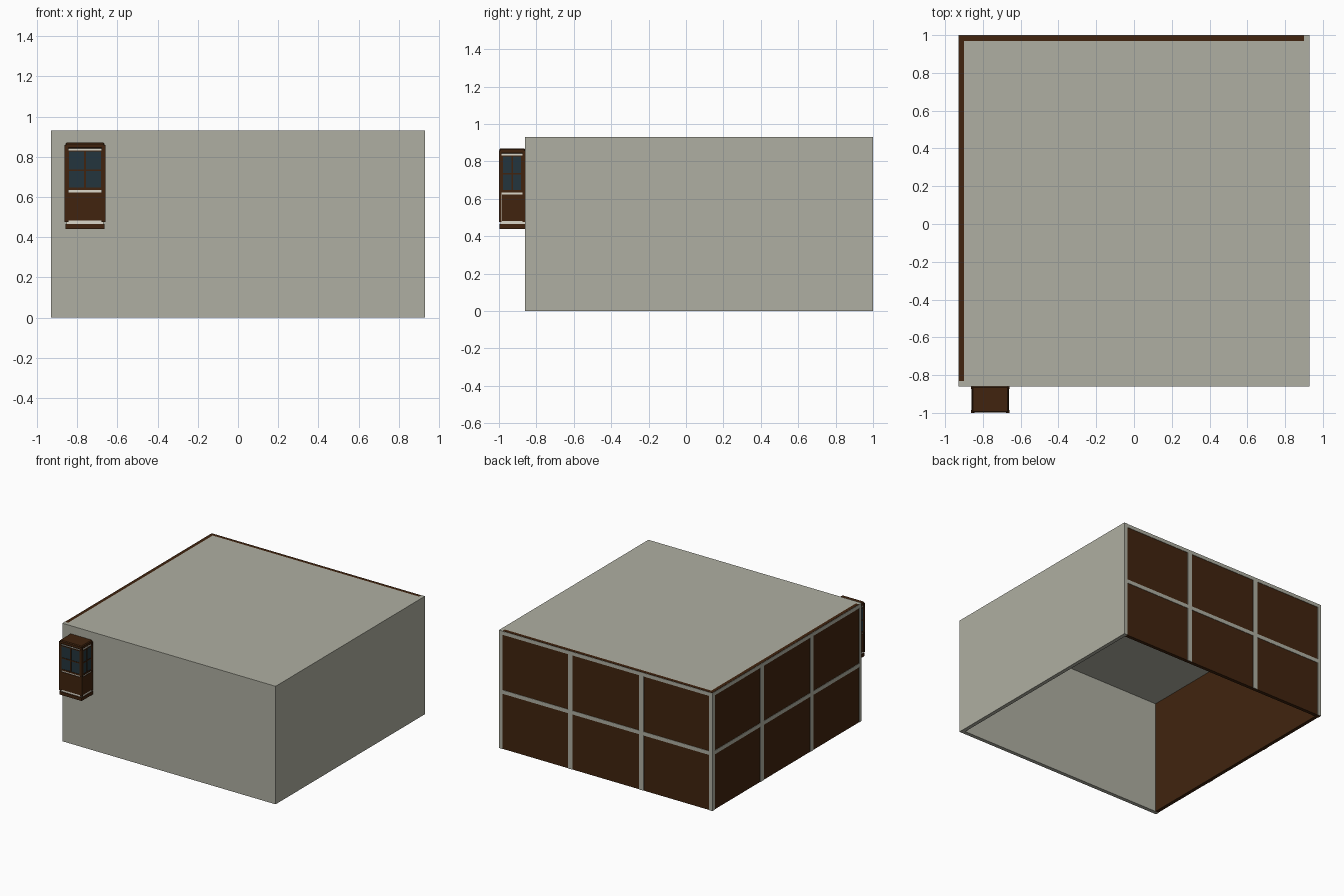
import bpy, bmesh

if "Cube" in bpy.data.objects:
    bpy.data.objects.remove(bpy.data.objects["Cube"])


def material(name, rgb):
    m = bpy.data.materials.new(name)
    m.diffuse_color = (*rgb, 1)
    m.use_nodes = True
    m.node_tree.nodes["Principled BSDF"].inputs["Base Color"].default_value = m.diffuse_color
    return m


PLASTER = material("grey plaster", (0.43, 0.43, 0.36))
WOOD = material("dark brown wood", (0.052, 0.0175, 0.0045))
GLASS = material("dark blue glass", (0.017, 0.036, 0.047))
CREAM = material("cream trim", (0.72, 0.69, 0.60))


def boxes(name, mat, spans, bevel=0):
    """One object made of boxes, each given as (x0, x1, y0, y1, z0, z1)."""
    bm = bmesh.new()
    for x0, x1, y0, y1, z0, z1 in spans:
        for v in bmesh.ops.create_cube(bm, size=1)["verts"]:
            v.co = (x1 if v.co.x > 0 else x0,
                    y1 if v.co.y > 0 else y0,
                    z1 if v.co.z > 0 else z0)
    mesh = bpy.data.meshes.new(name)
    bm.to_mesh(mesh)
    bm.free()
    mesh.materials.append(mat)
    ob = bpy.data.objects.new(name, mesh)
    bpy.context.collection.objects.link(ob)
    if bevel:
        mod = ob.modifiers.new("chamfer", "BEVEL")
        mod.width, mod.segments = bevel, 1
    return ob


# Room shell, open underneath
W, F, B, H, T = 0.93, -0.86, 1.0, 0.93, 0.03
boxes("front_wall", PLASTER, [(-W, W, F, F + T, 0, H)])
boxes("right_wall", PLASTER, [(W - T, W, F + T, B, 0, H)])
boxes("roof", PLASTER, [(-W + T, W - T, F + T, B - T, H - T, H)])
P = 0.003  # how far the timber frame plates stand proud
boxes("back_infill", WOOD, [(-W + T, W - T, B - T, B - P, 0, H)])
boxes("left_infill", WOOD, [(-W + P, -W + T, F + T, B - P, 0, H)])

# Pale frame on the back and left walls: posts at thirds, top and middle beams
S = 0.02
beams = [(H - T, H - 0.002), (0.435, 0.465)]
back, left = [], []
for x in (-0.31, 0.31):
    back.append((x - S, x + S, B - P, B, 0, H - T))
for y in (-0.24, 0.38):
    left.append((-W, -W + P, y - S, y + S, 0, H - T))
for z0, z1 in beams:
    back.append((-W + T, W - T, B - P, B, z0, z1))
    left.append((-W, -W + P, F + T, B - T, z0, z1))
back.append((-W, -W + T, B - P, B, 0, H - 0.002))
left.append((-W, -W + P, B - T, B - P, 0, H - 0.002))
boxes("back_frame", PLASTER, back)
boxes("left_frame", PLASTER, left)

# Bay window: cream core, corner posts and caps
X0, X1, Y0, Y1 = -0.862, -0.66, -1.0, -0.86
R = 0.008
boxes("bay_core", CREAM, [(X0 + R, X1 - R, Y0 + R, Y1, 0.46, 0.845)])
boxes("bay_posts", WOOD, [(x, x + 0.018, y, y + 0.014, 0.475, 0.858)
                          for x in (X0, X1 - 0.018) for y in (Y0, Y1 - 0.014)])
boxes("bay_top_cap", WOOD, [(X0 + 0.004, X1 - 0.004, Y0 + 0.002, Y1, 0.84, 0.87)], 0.006)
boxes("bay_bottom_cap", WOOD, [(X0 + 0.004, X1 - 0.004, Y0 + 0.002, Y1, 0.44, 0.466)])


def bay_plates(side, depth, rects):
    """Turn (u0, u1, z0, z1) rectangles into plates on one face of the bay."""
    out = []
    for u0, u1, z0, z1 in rects:
        if side == "front":
            out.append((u0, u1, Y0 + R - depth, Y0 + R, z0, z1))
        elif side == "right":
            out.append((X1 - R, X1 - R + depth, u0, u1, z0, z1))
        else:
            out.append((X0 + R - depth, X0 + R, u0, u1, z0, z1))
    return out


# Glazing, window bars and lower panel on the three open faces
for side in ("front", "right", "left"):
    a, b = (X0, X1) if side == "front" else (Y0, Y1)
    a, b = a + 0.014, b - 0.014
    mid, lo, hi = (a + b) / 2, 0.634, 0.832
    zm, t = (lo + hi) / 2, 0.004
    boxes(f"bay_{side}_glass", GLASS, bay_plates(side, 0.003, [(a, b, lo, hi)]))
    boxes(f"bay_{side}_bars", WOOD, bay_plates(side, 0.006, [
        (a, a + 0.008, lo, hi), (b - 0.008, b, lo, hi),
        (a, b, lo, lo + 0.012), (a, b, hi - 0.006, hi),
        (mid - t, mid + t, lo, hi), (a, b, zm - t, zm + t)]))
    boxes(f"bay_{side}_panel", WOOD,
          bay_plates(side, 0.005, [(a + 0.002, b, 0.482, 0.623)]))
